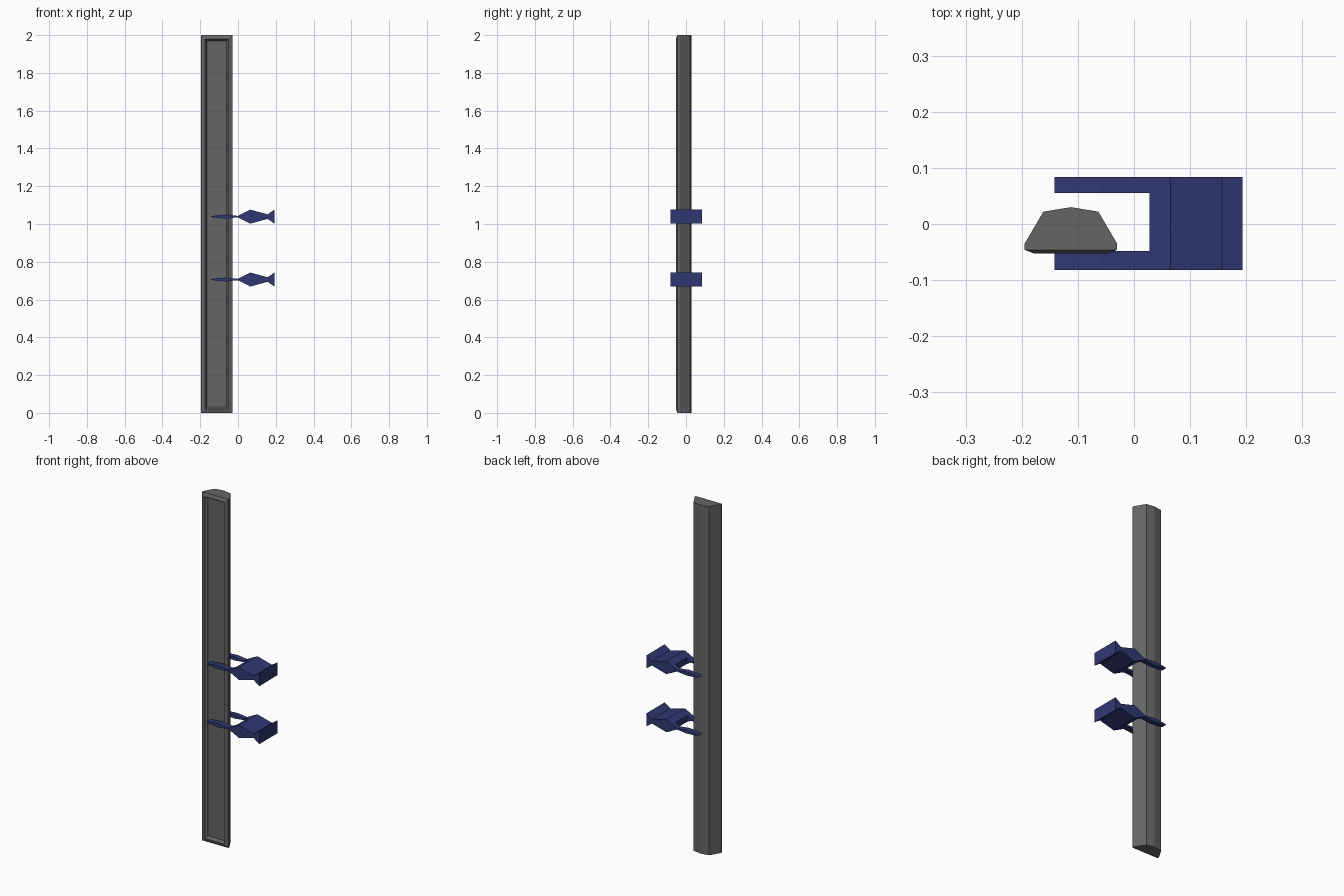
import bpy, bmesh
from mathutils import Vector

if "Cube" in bpy.data.objects:
    bpy.data.objects.remove(bpy.data.objects["Cube"])


def material(name, rgb):
    m = bpy.data.materials.new(name)
    m.diffuse_color = (*rgb, 1)
    m.use_nodes = True
    m.node_tree.nodes["Principled BSDF"].inputs["Base Color"].default_value = m.diffuse_color
    return m


def finish(name, bm, mat):
    bmesh.ops.recalc_face_normals(bm, faces=bm.faces)
    me = bpy.data.meshes.new(name)
    bm.to_mesh(me)
    bm.free()
    ob = bpy.data.objects.new(name, me)
    bpy.context.collection.objects.link(ob)
    me.materials.append(mat)
    return ob


def prism(name, points, direction, mat):
    """Extrude a closed outline of 3D points along a direction."""
    bm = bmesh.new()
    face = bm.faces.new([bm.verts.new(p) for p in points])
    new = bmesh.ops.extrude_face_region(bm, geom=[face])["geom"]
    verts = [g for g in new if isinstance(g, bmesh.types.BMVert)]
    bmesh.ops.translate(bm, verts=verts, vec=direction)
    return finish(name, bm, mat)


grey = material("dark_grey", (0.13, 0.13, 0.13))
navy = material("navy", (0.03, 0.04, 0.17))

# Tall bar: faceted back, front with a bevelled rim around a recessed panel
cx = -0.1125
half = [(0.0825, -0.046), (0.0825, -0.035), (0.049, 0.022)]
outline = [(cx + x, y) for x, y in half] + [(cx, 0.03)]
outline += [(cx - x, y) for x, y in reversed(half)]
bar = prism("tall_bar", [(x, y, 0) for x, y in outline], (0, 0, 2), grey)
bm = bmesh.new()
bm.from_mesh(bar.data)
bm.normal_update()
front = min(bm.faces, key=lambda f: f.normal.y)
for inset, push in ((0.018, 0.007), (0.002, 0), (0.01, -0.016)):
    bmesh.ops.inset_region(bm, faces=[front], thickness=inset, use_even_offset=True)
    bmesh.ops.translate(bm, verts=front.verts[:], vec=(0, -push, 0))
bm.to_mesh(bar.data)
bm.free()

# Forked clips: side profile (x, half height), slot cut between the two arms
profile = [(-0.142, 0.001), (-0.13, 0.004), (-0.11, 0.007), (-0.06, 0.0105),
           (-0.025, 0.006), (0.0, 0.004), (0.065, 0.037), (0.157, 0.012),
           (0.193, 0.037)]
for name, z in (("upper_clip", 1.039), ("lower_clip", 0.706)):
    pts = [(x, -0.082, z + h) for x, h in profile]
    pts += [(x, -0.082, z - h) for x, h in reversed(profile)]
    clip = prism(name, pts, (0, 0.166, 0), navy)
    slot = prism("slot_cutter", [(-0.3, -0.048, z - 0.1), (0.028, -0.048, z - 0.1),
                                 (0.028, 0.055, z - 0.1), (-0.3, 0.055, z - 0.1)],
                 (0, 0, 0.2), navy)
    mod = clip.modifiers.new("slot", "BOOLEAN")
    mod.operation = "DIFFERENCE"
    mod.solver = "EXACT"
    mod.object = slot
    bpy.context.view_layer.objects.active = clip
    bpy.ops.object.modifier_apply(modifier=mod.name)
    bpy.data.objects.remove(slot)
